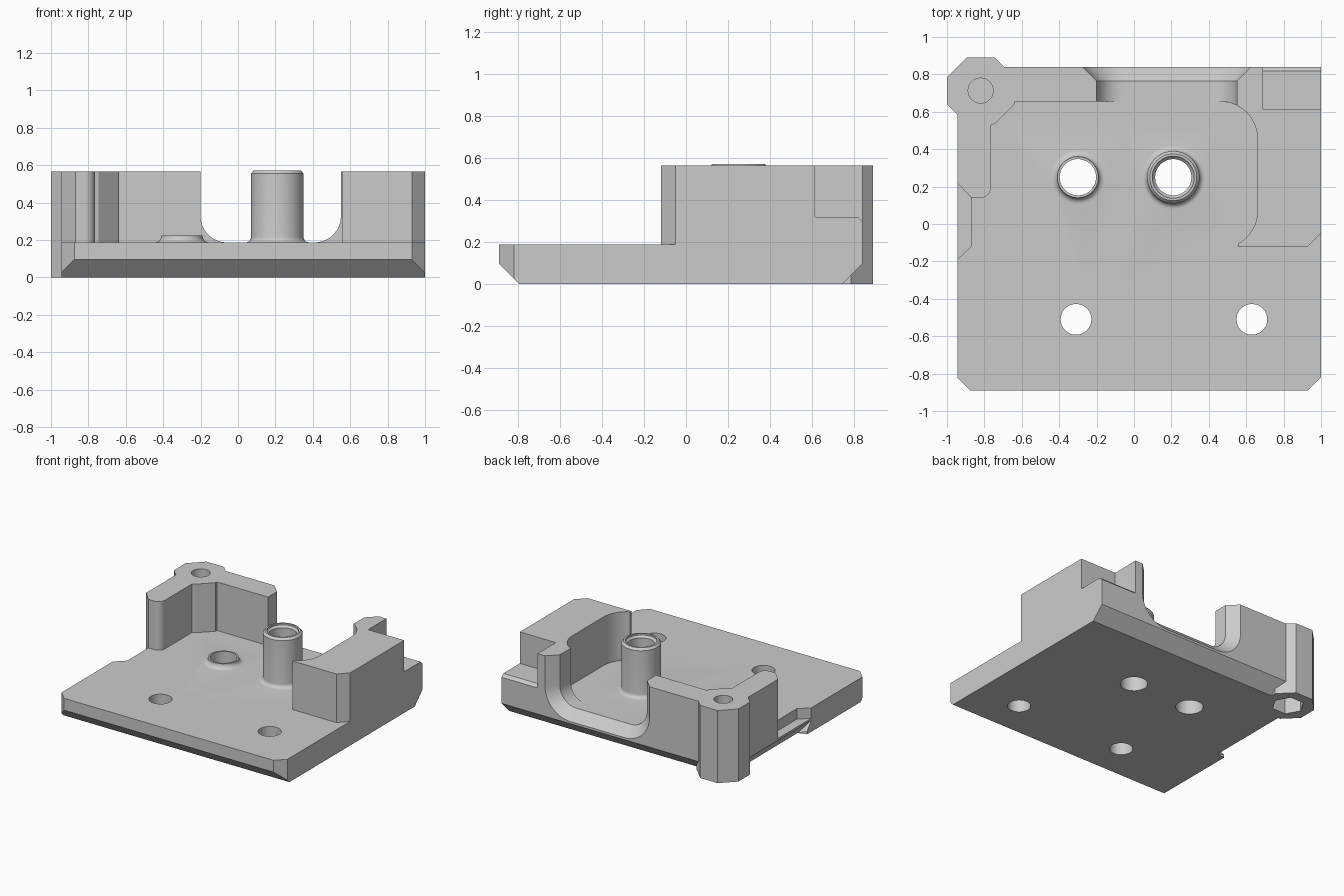
import bpy, bmesh
from math import radians, cos, sin

if "Cube" in bpy.data.objects:
    bpy.data.objects.remove(bpy.data.objects["Cube"])

grey = bpy.data.materials.new("plain_grey")
grey.use_nodes = True
grey.diffuse_color = (0.6, 0.6, 0.6, 1)
grey.node_tree.nodes["Principled BSDF"].inputs["Base Color"].default_value = (0.6, 0.6, 0.6, 1)

FLOOR, TOP, MID = 0.187, 0.565, 0.095
LEFT, RIGHT, FRONT, BACK = -0.945, 1.0, -0.89, 0.84


def arc(cx, cy, r, a0, a1, n=16):
    return [(cx + r * cos(radians(a0 + (a1 - a0) * i / n)),
             cy + r * sin(radians(a0 + (a1 - a0) * i / n))) for i in range(n + 1)]


def loft(name, rings):
    """Closed solid through matching rings of 3D points."""
    bm = bmesh.new()
    loops = [[bm.verts.new(p) for p in ring] for ring in rings]
    n = len(loops[0])
    for a, b in zip(loops, loops[1:]):
        for i in range(n):
            j = (i + 1) % n
            bm.faces.new((a[i], a[j], b[j], b[i]))
    bm.faces.new(loops[0])
    bm.faces.new(loops[-1])
    bmesh.ops.recalc_face_normals(bm, faces=bm.faces)
    mesh = bpy.data.meshes.new(name)
    bm.to_mesh(mesh)
    bm.free()
    obj = bpy.data.objects.new(name, mesh)
    bpy.context.collection.objects.link(obj)
    mesh.materials.append(grey)
    return obj


def plan_prism(name, pts, z0, z1):
    return loft(name, [[(x, y, z) for x, y in pts] for z in (z0, z1)])


def side_prism(name, pts, x0, x1):
    return loft(name, [[(x, y, z) for y, z in pts] for x in (x0, x1)])


def turned(name, x, y, profile, sides=48):
    """Solid of revolution from (radius, height) pairs."""
    return loft(name, [[(px, py, z) for px, py in arc(x, y, r, 0, 360, sides)[:-1]]
                       for r, z in profile])


def combine(body, tool, operation):
    mod = body.modifiers.new("shape", "BOOLEAN")
    mod.operation, mod.solver, mod.object = operation, "EXACT", tool
    bpy.context.view_layer.objects.active = body
    bpy.ops.object.modifier_apply(modifier=mod.name)
    bpy.data.objects.remove(tool)


def cut(tool):
    combine(body, tool, "DIFFERENCE")


def add(tool):
    combine(body, tool, "UNION")


# Base plate with sloped lower edges front and back
body = side_prism("mounting_bracket", [
    (FRONT + MID, 0), (BACK - MID, 0), (BACK, MID), (BACK, FLOOR),
    (FRONT, FLOOR), (FRONT, MID)], LEFT, RIGHT)

# Clipped front corners
for x, s in ((LEFT, 1), (RIGHT, -1)):
    cut(plan_prism("corner_cutter", [
        (x - s * 0.1, FRONT + 0.17), (x + s * 0.17, FRONT - 0.1),
        (x - s * 0.1, FRONT - 0.1)], -0.1, 0.4))

# Sloped lower left edge
edge = [(-0.87, -0.01), (LEFT, 0.09), (-1.1, 0.09), (-1.1, -0.01)]
cut(loft("edge_cutter", [[(x, max(-0.19, y + (x - LEFT)) if y < 0 else y, z) for x, z in edge]
                         for y in (-0.19, 0.95)]))

# Raised wall around the left, back and right
add(plan_prism("wall", [
    (LEFT, 0.22), (-0.87, 0.14)] + arc(-0.82, 0.195, 0.055, -90, 0, 8) + [
    (-0.765, 0.53), (-0.745, 0.535), (-0.64, 0.655)]
    + arc(0.46, 0.455, 0.2, 90, 0) + arc(0.46, 0.07, 0.2, 0, -61) + [
    (0.555, -0.12), (0.93, -0.12), (RIGHT, -0.05), (RIGHT, BACK), (LEFT, BACK)],
    0.15, TOP))


# Rounded opening in the back wall, flared outward
def opening(y, grow):
    pts = (arc(-0.06, FLOOR + 0.14, 0.14 + grow, 180, 270)
           + arc(0.41, FLOOR + 0.14, 0.14 + grow, 270, 360))
    pts += [(0.55 + grow, 0.8), (-0.2 - grow, 0.8)]
    return [(x, y, z) for x, z in pts]


cut(loft("opening_cutter", [opening(0.5, 0), opening(0.765, 0), opening(0.865, 0.1)]))

# Step at the back right corner
cut(side_prism("step_cutter", [
    (0.615, 0.32), (0.818, 0.32), (0.868, 0.27), (0.868, 0.8), (0.615, 0.8)], 0.69, 1.1))

# Side notch in the left edge
cut(plan_prism("notch_cutter", [
    (LEFT, -0.19), (-0.87, -0.12), (-0.87, 0.14), (LEFT, 0.22),
    (-1.1, 0.22), (-1.1, -0.19)], 0.105, 0.8))

# Eight-sided corner post
add(plan_prism("corner_post", [
    (-1, 0.64), (-0.895, 0.535), (-0.745, 0.535), (-0.64, 0.64),
    (-0.64, 0.785), (-0.745, 0.89), (-0.895, 0.89), (-1, 0.785)], 0, TOP))

# Screw bosses with flared feet
foot = arc(0.17, FLOOR + 0.03, 0.03, 270, 180, 6)
add(turned("tall_boss", 0.21, 0.25,
           [(0.17, 0.12)] + foot + [(0.14, 0.555), (0.125, 0.572)]))
low = arc(0.145, FLOOR + 0.035, 0.035, 270, 180, 6)
add(turned("low_boss", -0.3, 0.25, [(0.145, 0.12)] + low + [(0.11, 0.225)]))

# Through holes
cut(turned("tall_hole", 0.21, 0.25,
           [(0.097, -0.1), (0.097, 0.545), (0.112, 0.56), (0.112, 0.7)]))
cut(turned("low_hole", -0.3, 0.25, [(0.097, -0.1), (0.097, 0.7)]))
for x in (-0.31, 0.63):
    cut(turned("plate_hole", x, -0.51, [(0.082, -0.1), (0.082, 0.4)]))

# Post screw hole above a six-sided nut pocket
cut(turned("post_hole", -0.82, 0.713, [(0.067, 0.2), (0.067, 0.7)], 32))
cut(turned("nut_pocket", -0.82, 0.713, [(0.115, -0.1), (0.115, 0.15)], 6))

# Smooth curves, crisp edges
bpy.ops.object.select_all(action="DESELECT")
body.select_set(True)
bpy.context.view_layer.objects.active = body
bpy.ops.object.shade_smooth_by_angle(angle=radians(30))
